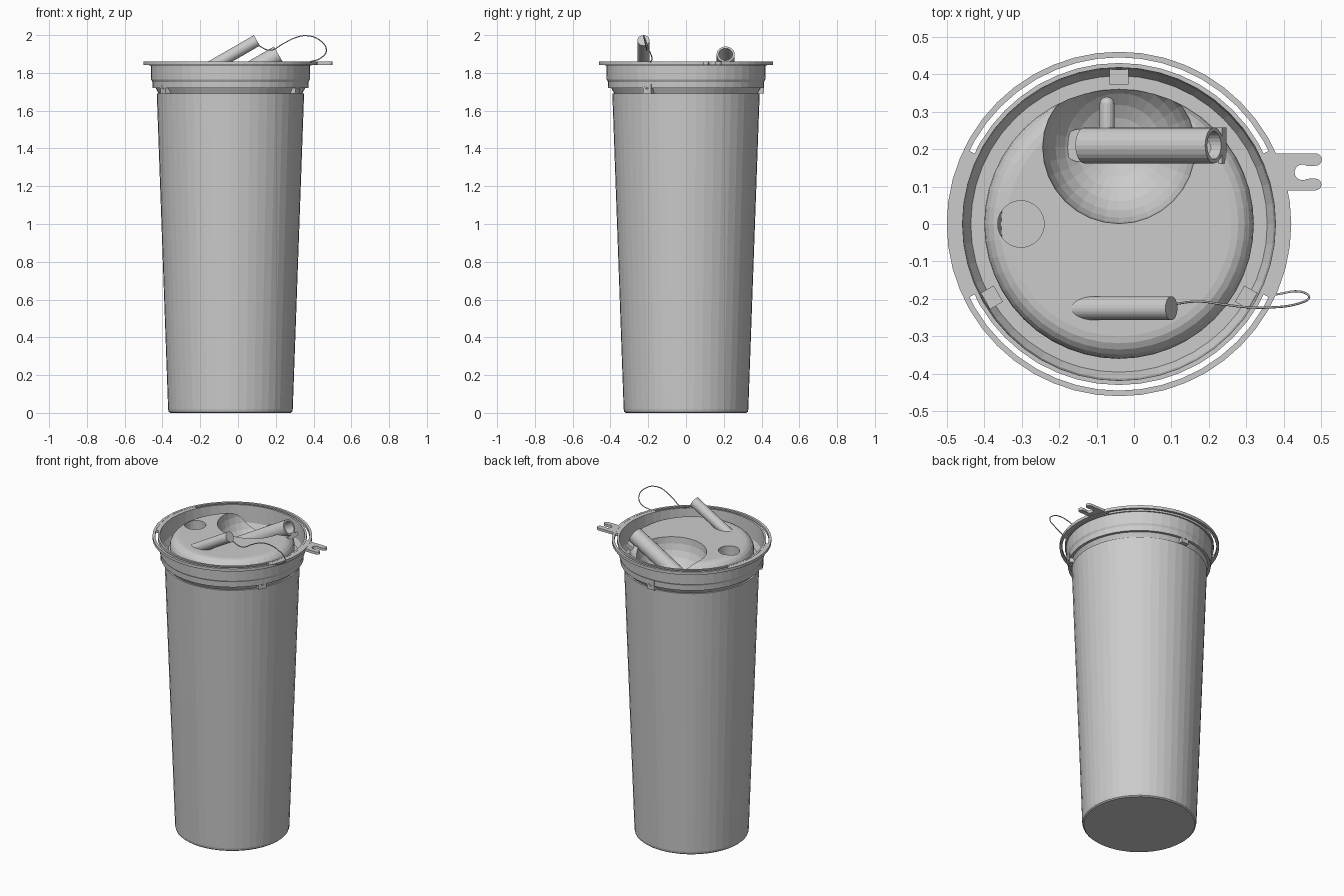
import bpy, bmesh
from math import sin, cos, pi, radians, hypot
from mathutils import Vector, Matrix

if "Cube" in bpy.data.objects:
    bpy.data.objects.remove(bpy.data.objects["Cube"])

AX = -0.04          # x of the cup's axis
SEG = 48
grey = bpy.data.materials.new("plain grey")
grey.use_nodes = True
grey.diffuse_color = (0.6, 0.6, 0.6, 1)
grey.node_tree.nodes["Principled BSDF"].inputs["Base Color"].default_value = (0.6, 0.6, 0.6, 1)


def finish(name, bm):
    bmesh.ops.recalc_face_normals(bm, faces=bm.faces)
    me = bpy.data.meshes.new(name)
    bm.to_mesh(me)
    bm.free()
    me.materials.append(grey)
    ob = bpy.data.objects.new(name, me)
    bpy.context.scene.collection.objects.link(ob)
    return ob


def lathe(name, profile, a0=0, a1=360, closed=False):
    """Revolve an (r, z) profile about the cup's axis."""
    bm = bmesh.new()
    vs = [bm.verts.new((r, 0, z)) for r, z in profile]
    pairs = list(zip(vs, vs[1:])) + ([(vs[-1], vs[0])] if closed else [])
    es = [bm.edges.new(p) for p in pairs]
    bmesh.ops.rotate(bm, verts=vs, matrix=Matrix.Rotation(radians(a0), 3, 'Z'))
    steps = max(2, round(SEG * (a1 - a0) / 360))
    bmesh.ops.spin(bm, geom=vs + es, axis=(0, 0, 1), cent=(0, 0, 0),
                   angle=radians(a1 - a0), steps=steps)
    bmesh.ops.remove_doubles(bm, verts=bm.verts, dist=1e-5)
    if a1 - a0 < 360:
        bmesh.ops.holes_fill(bm, edges=[e for e in bm.edges if e.is_boundary])
    bmesh.ops.translate(bm, verts=bm.verts, vec=(AX, 0, 0))
    return finish(name, bm)


def rod(name, p, q, r, seg=24):
    """Solid cylinder from p to q."""
    p, q = Vector(p), Vector(q)
    d = q - p
    m = Matrix.Translation((p + q) / 2) @ d.to_track_quat('Z', 'Y').to_matrix().to_4x4()
    bm = bmesh.new()
    bmesh.ops.create_cone(bm, cap_ends=True, segments=seg, radius1=r, radius2=r,
                          depth=d.length, matrix=m)
    return finish(name, bm)


def ball(name, c, r, u=32, v=16):
    bm = bmesh.new()
    bmesh.ops.create_uvsphere(bm, u_segments=u, v_segments=v, radius=r,
                              matrix=Matrix.Translation(c))
    return finish(name, bm)


def box(name, size, matrix):
    bm = bmesh.new()
    bmesh.ops.create_cube(bm, size=1, matrix=matrix @ Matrix.Diagonal((*size, 1)))
    return finish(name, bm)


def cut(ob, cutter):
    """Subtract the cutter and discard it."""
    mod = ob.modifiers.new("cut", 'BOOLEAN')
    mod.object, mod.operation, mod.solver = cutter, 'DIFFERENCE', 'EXACT'
    dg = bpy.context.evaluated_depsgraph_get()
    me = bpy.data.meshes.new_from_object(ob.evaluated_get(dg))
    ob.modifiers.clear()
    ob.data = me
    bpy.data.objects.remove(cutter)


def arc(cx, cy, r, a0, a1, n=8):
    return [(cx + r * cos(radians(a0 + (a1 - a0) * i / n)),
             cy + r * sin(radians(a0 + (a1 - a0) * i / n))) for i in range(n + 1)]


# Tapered hollow cup
lathe("cup_body", [(0, 0), (0.32, 0), (0.327, 0.006), (0.33, 0.02), (0.39, 1.69),
                   (0.372, 1.69), (0.315, 0.03), (0, 0.03)])

# Lid: flared collar, gutter and raised round centre
lid = lathe("lid", [(0, 1.63), (0.365, 1.63), (0.38, 1.69), (0.385, 1.7), (0.42, 1.765),
                    (0.422, 1.84), (0.43, 1.84), (0.43, 1.86), (0.418, 1.86),
                    (0.412, 1.72), (0.36, 1.72)]
            + arc(0.30, 1.795, 0.06, 0, 90, 5) + [(0, 1.855)])
cut(lid, ball("bowl_cutter", (AX, 0.205, 1.855), 0.204))
cut(lid, rod("hole_cutter", (-0.302, 0, 1.5), (-0.302, 0, 1.95), 0.062, 32))

# Outer rim ring, tied to the lid at both sides
lathe("rim_ring", [(0.445, 1.842), (0.46, 1.842), (0.46, 1.86), (0.445, 1.86)], closed=True)
for side, mid in (("left", 0), ("right", 180)):
    lathe(side + "_rim_tie", [(0.425, 1.843), (0.448, 1.843), (0.448, 1.859), (0.425, 1.859)],
          mid - 26, mid + 26, closed=True)

# Forked tab on the rim
outline = ([(0.37, 0.09)] + arc(0.485, 0.1055, 0.0155, -90, 90)
           + arc(0.45, 0.138, 0.021, -55, -305, 12)
           + arc(0.485, 0.172, 0.0165, -90, 90) + [(0.345, 0.1885)])
bm = bmesh.new()
face = bm.faces.new([bm.verts.new((x, y, 1.843)) for x, y in outline])
top = bmesh.ops.extrude_face_region(bm, geom=[face])["geom"]
bmesh.ops.translate(bm, vec=(0, 0, 0.016),
                    verts=[g for g in top if isinstance(g, bmesh.types.BMVert)])
finish("forked_tab", bm)

# Three drilled lugs under the collar
for i, a in enumerate((90, 210, 330)):
    turn = Matrix.Translation((AX, 0, 0)) @ Matrix.Rotation(radians(a), 4, 'Z')
    lug = box(f"lug_{i + 1}", (0.04, 0.05, 0.072),
              turn @ Matrix.Translation((0.392, 0, 1.728)))
    cut(lug, rod("lug_cutter", turn @ Vector((0.398, 0, 1.73)),
                 turn @ Vector((0.45, 0, 1.73)), 0.015, 16))

# Drinking spout, tilted out of the bowl
tilt = Vector((cos(pi / 6), 0, sin(pi / 6)))
mouth = Vector((0.214, 0.21, 1.898))
spout = rod("spout", mouth - 0.40 * tilt, mouth, 0.048)
cut(spout, rod("bore_cutter", mouth - 0.34 * tilt, mouth + 0.05 * tilt, 0.037))
box("spout_rest", (0.06, 0.096, 0.022),
    Matrix.Translation(mouth) @ Matrix.Rotation(-pi / 6, 4, 'Y')
    @ Matrix.Translation((-0.031, 0, -0.056)))
rod("spout_socket", (-0.145, 0.21, 1.64), (-0.145, 0.21, 1.705), 0.044)

# Small round-ended side pipe in the bowl
rod("side_pipe", (-0.072, 0.21, 1.725), (-0.072, 0.32, 1.725), 0.02, 16)
ball("side_pipe_end", (-0.072, 0.32, 1.725), 0.02, 16, 8)

# Solid peg rising from the lid
peg_end = Vector((0.1, -0.225, 1.972))
rod("peg", peg_end - 0.33 * tilt, peg_end, 0.032)

# Thin looping cord from the peg to the rim
path = [(0.1, -0.215, 1.95), (0.17, -0.207, 1.92), (0.24, -0.215, 1.955),
        (0.3, -0.222, 1.985), (0.36, -0.223, 1.997), (0.43, -0.215, 1.975),
        (0.468, -0.195, 1.92), (0.44, -0.18, 1.88), (0.38, -0.188, 1.858)]
cu = bpy.data.curves.new("cord", 'CURVE')
cu.dimensions = '3D'
cu.bevel_depth = 0.003
cu.bevel_resolution = 1
cu.resolution_u = 6
sp = cu.splines.new('BEZIER')
sp.bezier_points.add(len(path) - 1)
for bp, co in zip(sp.bezier_points, path):
    bp.co = co
    bp.handle_left_type = bp.handle_right_type = 'AUTO'
cu.materials.append(grey)
bpy.context.scene.collection.objects.link(bpy.data.objects.new("cord", cu))
